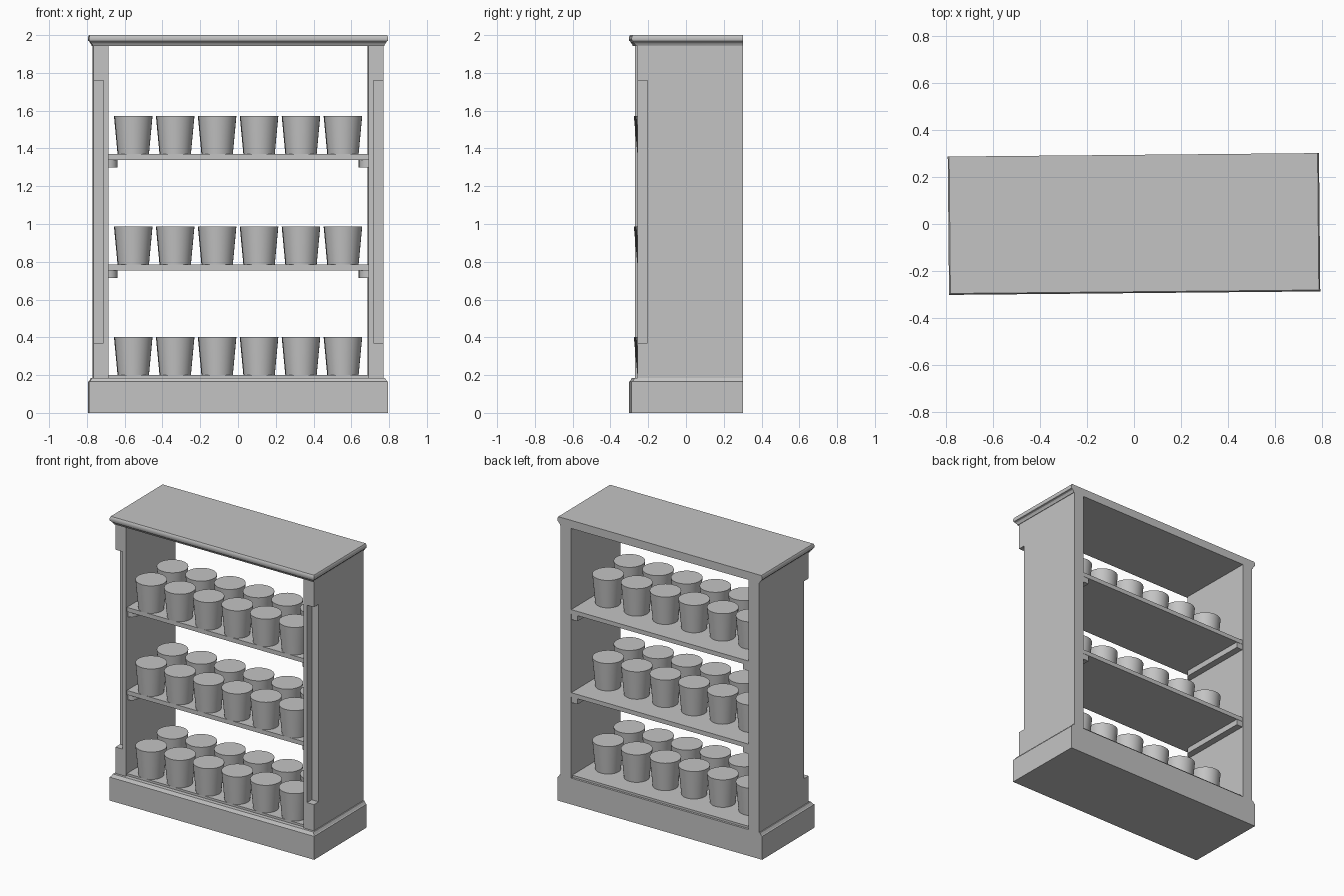
import bpy
import bmesh
from math import cos, sin, pi, radians
from mathutils import Matrix, Vector

cube = bpy.data.objects.get("Cube")
if cube:
    bpy.data.objects.remove(cube)

# Single matte grey
grey = bpy.data.materials.new("plain_grey")
grey.use_nodes = True
colour = (0.55, 0.55, 0.55, 1)
grey.diffuse_color = colour
grey.node_tree.nodes["Principled BSDF"].inputs["Base Color"].default_value = colour

TURN = Matrix.Rotation(radians(0.54), 4, "Z")  # the whole unit stands slightly turned
BACK = 0.295
INNER, OUTER, FRONT = 0.688, 0.768, -0.263
LEVELS = (0.2, 0.785, 1.37)


def make_mesh(name, bm):
    """Turn a bmesh into a mesh, smooth with sharp corners."""
    bmesh.ops.recalc_face_normals(bm, faces=bm.faces)
    for f in bm.faces:
        f.smooth = True
    for e in bm.edges:
        e.smooth = e.calc_face_angle(0) < radians(30)
    mesh = bpy.data.meshes.new(name)
    bm.to_mesh(mesh)
    bm.free()
    mesh.materials.append(grey)
    return mesh


def place(name, mesh, loc=(0, 0, 0)):
    obj = bpy.data.objects.new(name, mesh)
    obj.matrix_world = TURN @ Matrix.Translation(loc)
    bpy.context.collection.objects.link(obj)
    return obj


def loft(bm, rings):
    """Skin a stack of equal point loops and cap both ends."""
    loops = [[bm.verts.new(p) for p in ring] for ring in rings]
    for a, b in zip(loops, loops[1:]):
        for i in range(len(a)):
            j = (i + 1) % len(a)
            bm.faces.new((a[i], a[j], b[j], b[i]))
    bm.faces.new(loops[0])
    bm.faces.new(loops[-1])


def prism(bm, outline, z0, z1):
    loft(bm, [[(x, y, z) for x, y in outline] for z in (z0, z1)])


def rect(x0, x1, y0, y1):
    return [(x0, y0), (x1, y0), (x1, y1), (x0, y1)]


def moulded_slab(name, profile):
    """Slab moulded on front and sides, flat at the back; profile = (inset, z)."""
    bm = bmesh.new()
    loft(bm, [[(x, y, z) for x, y in rect(-0.792 + d, 0.792 - d, -BACK + d, BACK)]
              for d, z in profile])
    place(name, make_mesh(name, bm))


moulded_slab("plinth", [(0, 0), (0, 0.165), (0.006, 0.168), (0.016, 0.185)])
moulded_slab("cornice", [(0.02, 1.943), (0.017, 1.952), (0.008, 1.962), (0.008, 1.966),
                         (0.002, 1.969), (0, 1.977), (0, 1.986), (0.003, 1.995), (0.006, 2)])

# Side panels with a square notch along the outer front corner
NOTCH = 0.053
for s, side in ((1, "left"), (-1, "right")):
    bm = bmesh.new()
    full = rect(s * INNER, s * OUTER, FRONT, BACK)
    notched = [(s * INNER, FRONT), (s * (OUTER - NOTCH), FRONT),
               (s * (OUTER - NOTCH), FRONT + NOTCH), (s * OUTER, FRONT + NOTCH),
               (s * OUTER, BACK), (s * INNER, BACK)]
    prism(bm, full, 0.18, 0.37)
    prism(bm, notched, 0.37, 1.76)
    prism(bm, full, 1.76, 1.945)
    place(side + "_side_panel", make_mesh(side + "_side_panel", bm))

# Floor board and two shelves
for name, top, thick, back in (("floor_board", LEVELS[0], 0.035, 0.28),
                               ("middle_shelf", LEVELS[1], 0.03, BACK - 0.003),
                               ("upper_shelf", LEVELS[2], 0.03, BACK - 0.003)):
    bm = bmesh.new()
    prism(bm, rect(-INNER, INNER, -0.25, back), top - thick, top)
    place(name, make_mesh(name, bm))

# Shelf runners with a rounded front end
R = 0.048
for top in LEVELS[1:]:
    for s, side in ((1, "left"), (-1, "right")):
        arc = [(s * (INNER - R * sin(a)), -0.24 + R * (1 - cos(a)))
               for a in (i * pi / 16 for i in range(9))]
        bm = bmesh.new()
        prism(bm, arc + [(s * (INNER - R), BACK - 0.005), (s * INNER, BACK - 0.005)],
              top - 0.07, top - 0.03)
        place(side + "_runner", make_mesh(side + "_runner", bm))

# Tapered pots, two rows of six on each level
bm = bmesh.new()
bmesh.ops.create_cone(bm, cap_ends=True, segments=32, radius1=0.082, radius2=0.101, depth=0.202,
                      matrix=Matrix.Translation((0, 0, 0.101)))
pot = make_mesh("pot", bm)
for z in LEVELS:
    for y in (-0.17, 0.07):
        for i in range(6):
            place("pot", pot, Vector(((i - 2.5) * 0.222, y, z)))
